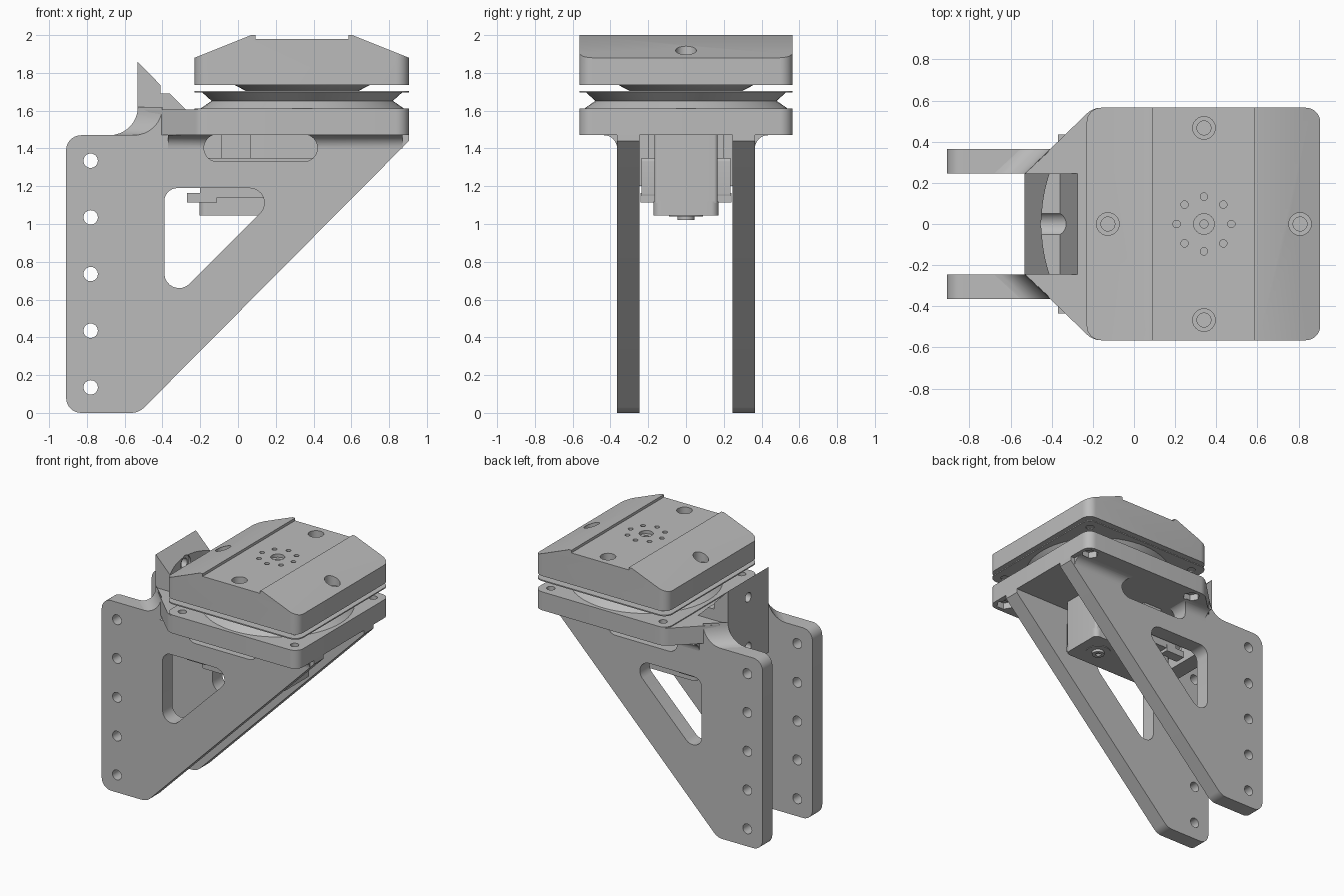
import bpy, bmesh, math
from mathutils import Vector, Matrix

cube = bpy.data.objects.get("Cube")
if cube:
    bpy.data.objects.remove(cube)

grey = bpy.data.materials.new("plain_grey")
grey.use_nodes = True
grey.diffuse_color = (0.5, 0.5, 0.5, 1)
grey.node_tree.nodes["Principled BSDF"].inputs["Base Color"].default_value = (0.5, 0.5, 0.5, 1)

AX = 0.34       # turntable axis in x
BOLT = 0.48     # bolt offset from the axis


def rounded(points, steps=8):
    """Outline from (u, v, radius) corners with filleted corners."""
    out = []
    for i, (u, v, r) in enumerate(points):
        p = Vector((u, v))
        if r == 0:
            out.append(p)
            continue
        a = (Vector(points[i - 1][:2]) - p).normalized()
        b = (Vector(points[(i + 1) % len(points)][:2]) - p).normalized()
        half = a.angle(b) / 2
        centre = p + (a + b).normalized() * (r / math.sin(half))
        start = p + a * (r / math.tan(half)) - centre
        end = p + b * (r / math.tan(half)) - centre
        sweep = start.angle_signed(end)
        for k in range(steps + 1):
            out.append(centre + Matrix.Rotation(-sweep * k / steps, 2) @ start)
    return out


def rect(u0, v0, u1, v1, r=0):
    return rounded([(u0, v0, r), (u1, v0, r), (u1, v1, r), (u0, v1, r)])


def circle(u, v, r, n=32, turn=0):
    return [(u + r * math.cos(turn + math.tau * k / n),
             v + r * math.sin(turn + math.tau * k / n)) for k in range(n)]


def concave(u, v, r, du, dv, n=8):
    """Fillet outline filling the corner (u, v) towards the signs du, dv."""
    arc = [(u + du * r * (1 - math.sin(t)), v + dv * r * (1 - math.cos(t)))
           for t in (math.pi / 2 * k / n for k in range(n + 1))]
    return [(u, v)] + arc


def finish(name, bm):
    bmesh.ops.recalc_face_normals(bm, faces=bm.faces)
    mesh = bpy.data.meshes.new(name)
    bm.to_mesh(mesh)
    bm.free()
    mesh.materials.append(grey)
    obj = bpy.data.objects.new(name, mesh)
    bpy.context.collection.objects.link(obj)
    smooth(mesh)
    return obj


def smooth(mesh):
    for f in mesh.polygons:
        f.use_smooth = True
    mesh.set_sharp_from_angle(angle=math.radians(30))


def prism(name, outline, lo, hi, axis="z", shear=0):
    """Extrude an outline along an axis; shear shifts u with distance from lo."""
    place = {"z": lambda u, v, w: (u, v, w),
             "y": lambda u, v, w: (u, w, v),
             "x": lambda u, v, w: (w, u, v)}[axis]
    bm = bmesh.new()
    ends = [[bm.verts.new(place(p[0] + shear * abs(w - lo), p[1], w)) for p in outline]
            for w in (lo, hi)]
    n = len(outline)
    for ring in ends:
        bm.faces.new(ring)
    for i in range(n):
        j = (i + 1) % n
        bm.faces.new((ends[0][i], ends[0][j], ends[1][j], ends[1][i]))
    return finish(name, bm)


def frustum(name, r_low, r_high, lo, hi):
    bm = bmesh.new()
    bmesh.ops.create_cone(bm, cap_ends=True, segments=64, radius1=r_low, radius2=r_high,
                          depth=hi - lo, matrix=Matrix.Translation((AX, 0, (lo + hi) / 2)))
    return finish(name, bm)


def cut(obj, outline, lo, hi, axis="z", operation="DIFFERENCE"):
    cutter = prism("cutter", outline, lo, hi, axis)
    cutter.hide_render = True
    mod = obj.modifiers.new("cut", "BOOLEAN")
    mod.operation, mod.solver, mod.object = operation, "EXACT", cutter
    deps = bpy.context.evaluated_depsgraph_get()
    mesh = bpy.data.meshes.new_from_object(obj.evaluated_get(deps))
    obj.modifiers.clear()
    obj.data = mesh
    smooth(mesh)
    bpy.data.objects.remove(cutter)


corners = [(AX + sx * BOLT, sy * BOLT) for sx in (-1, 1) for sy in (-1, 1)]
square = rect(-0.23, -0.565, 0.905, 0.565, 0.07)
slot = rect(-0.18, 1.33, 0.42, 1.475, 0.072)

# Side plates with bolt holes, triangular window and cable slot
plate = rounded([(-0.91, 0, 0.08), (-0.525, 0, 0.1), (0.905, 1.44, 0),
                 (0.905, 1.47, 0), (-0.91, 1.47, 0.08)])
window = rounded([(-0.39, 0.55, 0.078), (0.25, 1.19, 0.078), (-0.39, 1.19, 0.07)])
for side, label in ((1, "left"), (-1, "right")):
    obj = prism(label + "_side_plate", plate, side * 0.245, side * 0.365, "y")
    cut(obj, window, -1, 1, "y")
    cut(obj, slot, -1, 1, "y")
    for k in range(5):
        cut(obj, circle(-0.78, 0.135 + 0.3 * k, 0.038), -1, 1, "y")
    # Blends between plate and flange
    under = prism(label + "_flange_fillet", concave(side * 0.365, 1.47, 0.07, side, -1),
                  -0.37, 0.87, "x")
    cut(under, slot, -1, 1, "y")
    prism(label + "_shoulder", concave(-0.53, 1.47, 0.15, -1, 1),
          side * 0.245, side * 0.365, "y", shear=1.08)

# Base flange tapering into the rear wall
base = prism("base_flange", rounded([
    (0.905, -0.565, 0.07), (0.905, 0.565, 0.07), (-0.2, 0.565, 0.1), (-0.53, 0.245, 0),
    (-0.53, -0.245, 0), (-0.2, -0.565, 0.1)]), 1.47, 1.605)
lower = prism("lower_bearing_plate", square, 1.605, 1.612)
upper = prism("upper_bearing_plate", square, 1.695, 1.704)

# Rear wall with a round clearance and two bolt holes
wall = prism("rear_wall", [(-0.532, 1.2), (-0.532, 1.86), (-0.41, 1.735), (-0.41, 1.69),
                           (-0.36, 1.69), (-0.27, 1.6), (-0.27, 1.48), (-0.4, 1.48),
                           (-0.4, 1.2)], -0.245, 0.245, "y")
cut(wall, circle(AX, 0, 0.79, 96), 1.69, 2.1)
for z in (1.72, 1.335):
    cut(wall, circle(0, z, 0.036), -0.7, 0, "x")
    cut(wall, circle(0, z, 0.06), -0.46, 0, "x")

# Turntable bearing rings
frustum("lower_bearing_ring", 0.54, 0.48, 1.61, 1.652)
frustum("upper_bearing_ring", 0.48, 0.53, 1.652, 1.697)
frustum("bearing_hub", 0.29, 0.36, 1.70, 1.737)

# Top platform with sloped shoulders and a shallow channel
top = prism("top_platform", square, 1.735, 2.1)
cut(top, [(-0.3, 1.7), (-0.3, 1.852), (-0.23, 1.88), (0.07, 2.0), (0.093, 2.0),
          (0.093, 1.98), (0.585, 1.98), (0.585, 2.0), (0.605, 2.0), (0.905, 1.88),
          (0.98, 1.85), (0.98, 1.7)], -1, 1, "y", "INTERSECT")
for dx, dy in ((-1, 0), (1, 0), (0, -1), (0, 1)):
    x, y = AX + dx * 0.467, dy * 0.467
    cut(top, circle(x, y, 0.055), 1.86, 2.2)
    cut(top, circle(x, y, 0.034), 1.76, 2.2)
for x, y in circle(AX, 0, 0.133, 8):
    cut(top, circle(x, y, 0.018, 16), 1.9, 2.2)
cut(top, circle(AX, 0, 0.05), 1.955, 2.2)
cut(top, circle(AX, 0, 0.02, 16), 1.88, 2.2)

# Corner bolt holes, with hexagonal pockets below
for x, y in corners:
    hole = circle(x, y, 0.03, 20)
    cut(top, hole, 1.7, 1.8)
    for obj in (base, lower, upper):
        cut(obj, hole, 1.4, 1.72)
    cut(base, circle(x, y, 0.062, 6), 1.4, 1.52)

# Motor hanging under the flange
prism("motor_body", rect(-0.2, -0.168, 0.5, 0.168, 0.02), 1.11, 1.475)
prism("motor_cap", rect(-0.205, -0.172, 0.505, 0.172, 0.04), 1.045, 1.12)
horn = prism("motor_boss", circle(AX, 0, 0.045), 1.02, 1.05)
cut(horn, circle(AX, 0, 0.02, 16), 1.0, 1.035)
prism("motor_ring", circle(AX, 0, 0.09), 1.04, 1.05)
for side, label in ((1, "left"), (-1, "right")):
    prism(label + "_motor_bracket", rect(-0.2, 1.14, 0.44, 1.35, 0.02),
          side * 0.16, side * 0.235, "y")
    prism(label + "_motor_clip", rect(-0.27, 1.115, -0.11, 1.165),
          side * 0.16, side * 0.24, "y")
    prism(label + "_motor_foot", rect(0.3, 1.115, 0.44, 1.15),
          side * 0.16, side * 0.24, "y")
    prism(label + "_motor_plug", rect(-0.09, 1.34, 0.07, 1.47),
          side * 0.16, side * 0.2, "y")
